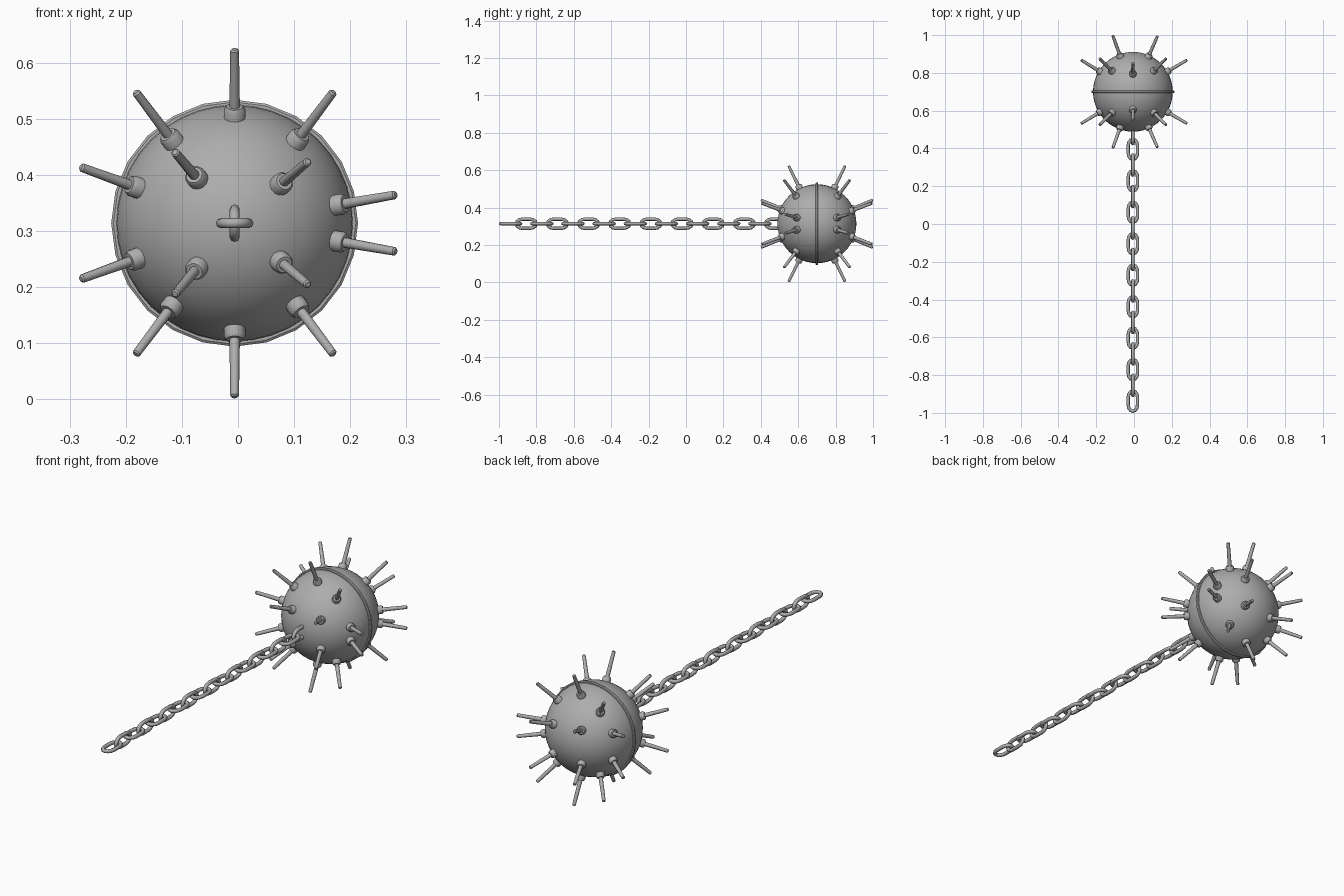
import bpy, bmesh, math
from mathutils import Vector, Matrix

if "Cube" in bpy.data.objects:
    bpy.data.objects.remove(bpy.data.objects["Cube"])

CENTRE = Vector((-0.006, 0.70, 0.314))
R = 0.211

steel = bpy.data.materials.new("steel grey")
steel.diffuse_color = (0.42, 0.42, 0.42, 1)
steel.use_nodes = True
steel.node_tree.nodes["Principled BSDF"].inputs["Base Color"].default_value = steel.diffuse_color


def finish(name, bm, angle=40):
    bmesh.ops.recalc_face_normals(bm, faces=bm.faces)
    me = bpy.data.meshes.new(name)
    bm.to_mesh(me)
    bm.free()
    me.materials.append(steel)
    ob = bpy.data.objects.new(name, me)
    bpy.context.collection.objects.link(ob)
    bpy.ops.object.select_all(action='DESELECT')
    ob.select_set(True)
    bpy.context.view_layer.objects.active = ob
    bpy.ops.object.shade_smooth_by_angle(angle=math.radians(angle))
    return ob


def lathe(bm, profile, sides, mat):
    """Turned solid along local z from (radius, height) pairs, capped."""
    rings = [[bm.verts.new(mat @ Vector((r * math.cos(2 * math.pi * i / sides),
                                         r * math.sin(2 * math.pi * i / sides), h)))
              for i in range(sides)] for r, h in profile]
    for a, b in zip(rings, rings[1:]):
        for i in range(sides):
            j = (i + 1) % sides
            bm.faces.new((a[i], a[j], b[j], b[i]))
    bm.faces.new(rings[0][::-1])
    bm.faces.new(rings[-1])


def along(d):
    return Matrix.Translation(CENTRE) @ d.to_track_quat('Z', 'Y').to_matrix().to_4x4()


# Ball
bm = bmesh.new()
bmesh.ops.create_uvsphere(bm, u_segments=40, v_segments=24, radius=R,
                          matrix=along(Vector((0, 1, 0))))
finish("ball", bm)

# Seam flange around the middle
bm = bmesh.new()
lathe(bm, [(0.216, -0.007), (0.220, -0.004), (0.220, 0.004), (0.216, 0.007)],
      24, along(Vector((0, 1, 0))))
finish("seam_flange", bm, 25)

# Spikes: (angle around the ball, angle out of the seam plane, tip distance)
spikes = [(90, 26, 0.345), (53, 31, 0.342), (10, 30, 0.337), (127, 31, 0.342),
          (160, 30, 0.337), (40, 60, 0.341), (130, 61, 0.341)]
bosses, rods = bmesh.new(), bmesh.new()
for az, lat, tip in spikes:
    a, l = math.radians(az), math.radians(lat)
    for side in (-1, 1):
        for up in (-1, 1):
            d = Vector((math.cos(l) * math.cos(a), side * math.sin(l),
                        up * math.cos(l) * math.sin(a)))
            m = along(d)
            lathe(bosses, [(0.019, 0.195), (0.019, 0.225), (0.015, 0.231)], 14, m)
            lathe(rods, [(0.0095, 0.22), (0.0078, tip - 0.003), (0.005, tip)], 10, m)
finish("spike_bosses", bosses)
finish("spike_rods", rods)


# Chain links, alternately flat and upright
def link(bm, y, upright):
    path = []
    for s in (1, -1):
        for k in range(7):
            t = math.pi * k / 6
            path.append(Vector((s * 0.0245 * math.cos(t),
                                s * (0.020 + 0.0335 * math.sin(t)), 0)))
    n, sides, wire = len(path), 8, 0.009
    rot = Matrix.Rotation(math.pi / 2 if upright else 0, 4, 'Y')
    m = Matrix.Translation((CENTRE.x, y, CENTRE.z)) @ rot
    rings = []
    for i, p in enumerate(path):
        t = (path[(i + 1) % n] - path[i - 1]).normalized()
        out = Vector((t.y, -t.x, 0))
        rings.append([bm.verts.new(m @ (p + wire * (
            out * math.cos(2 * math.pi * k / sides)
            + Vector((0, 0, math.sin(2 * math.pi * k / sides))))))
            for k in range(sides)])
    for i in range(n):
        a, b = rings[i], rings[(i + 1) % n]
        for k in range(sides):
            j = (k + 1) % sides
            bm.faces.new((a[k], a[j], b[j], b[k]))


chain = bmesh.new()
for i in range(18):
    link(chain, -0.9375 + i * 0.0833, i % 2 == 1)
finish("chain", chain, 60)
